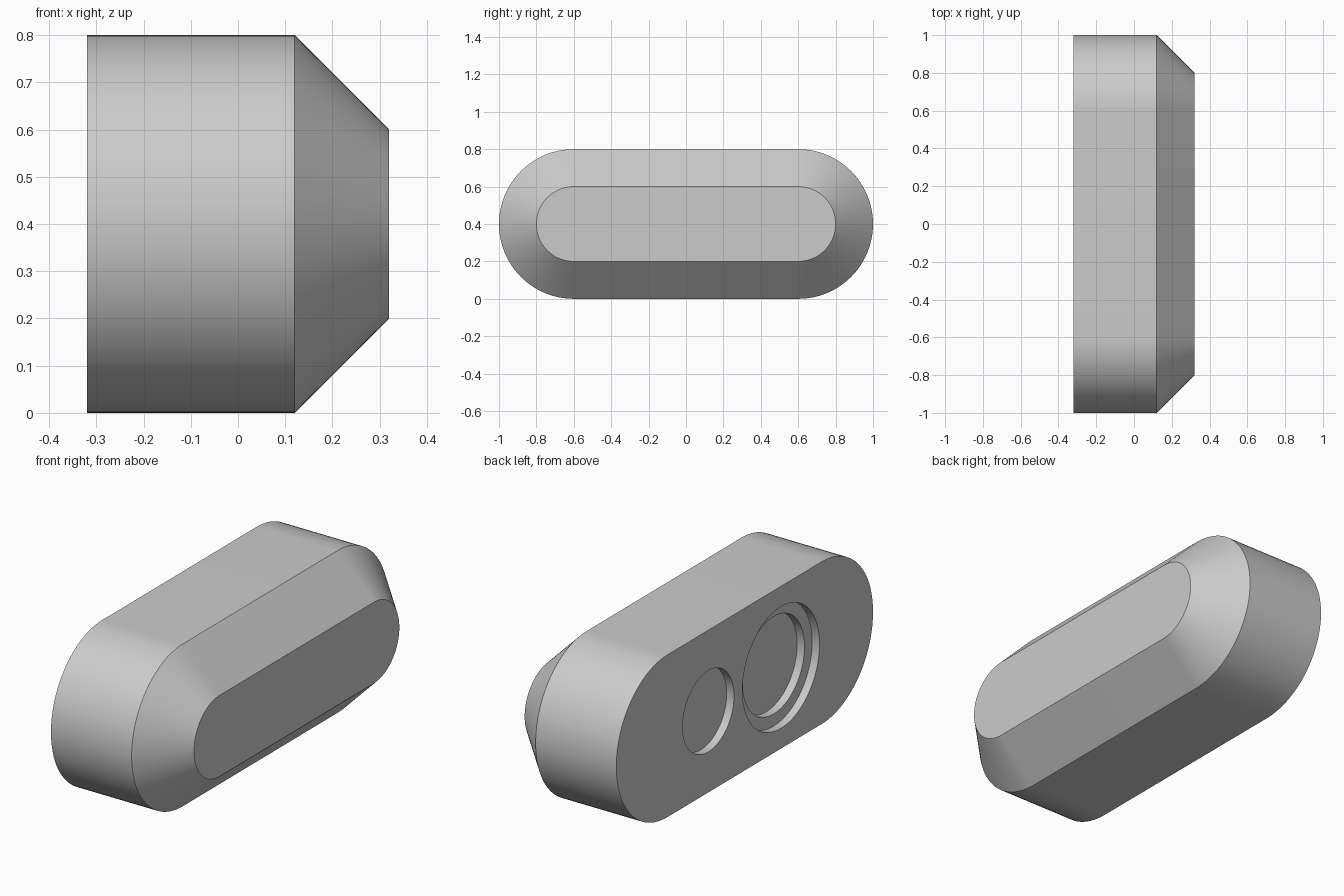
import bpy, bmesh, math

default_cube = bpy.data.objects.get("Cube")
if default_cube:
    bpy.data.objects.remove(default_cube, do_unlink=True)

GREY = (0.6, 0.6, 0.6, 1.0)
MID_Z = 0.4        # height of the long axis
HALF_RUN = 0.6     # half the straight length of the slot outline
BACK_X = -0.32     # flat side holding the recesses
ARC = 48           # segments per half circle

grey = bpy.data.materials.new("plain_grey")
grey.use_nodes = True
grey.diffuse_color = GREY
grey.node_tree.nodes["Principled BSDF"].inputs["Base Color"].default_value = GREY


def slot_ring(x, radius, y=0.0, half_run=HALF_RUN):
    """Rounded slot outline in the YZ plane; half_run 0 gives a circle."""
    points = []
    for end in (1, -1):
        steps = ARC + 1 if half_run else ARC
        for i in range(steps):
            a = math.pi * i / ARC - math.pi / 2
            points.append((x, y + end * (half_run + radius * math.cos(a)),
                           MID_Z + end * radius * math.sin(a)))
    return points


def loft(bm, rings):
    """Join successive outlines into a closed solid."""
    loops = [[bm.verts.new(p) for p in ring] for ring in rings]
    for a, b in zip(loops, loops[1:]):
        for i in range(len(a)):
            j = (i + 1) % len(a)
            bm.faces.new((a[i], a[j], b[j], b[i]))
    bm.faces.new(loops[0][::-1])
    bm.faces.new(loops[-1])


def make_object(name, solids):
    bm = bmesh.new()
    for rings in solids:
        loft(bm, rings)
    bmesh.ops.recalc_face_normals(bm, faces=bm.faces)
    mesh = bpy.data.meshes.new(name)
    bm.to_mesh(mesh)
    bm.free()
    mesh.materials.append(grey)
    obj = bpy.data.objects.new(name, mesh)
    bpy.context.collection.objects.link(obj)
    return obj


# Body: straight slot-shaped block with a 45 degree taper at one side
body = make_object("housing_body", [[
    slot_ring(BACK_X, 0.4), slot_ring(0.12, 0.4), slot_ring(0.32, 0.2)]])


# Recess cutters: one plain round pocket and one stepped pocket
def circle(x, radius, y):
    return slot_ring(x, radius, y, 0.0)


STEP = 0.04
OUT = BACK_X - 0.1
plain = [circle(OUT, 0.2, 0.283), circle(BACK_X + STEP, 0.2, 0.283)]
stepped = [circle(x, r, -0.283) for x, r in (
    (OUT, 0.3), (BACK_X + STEP, 0.3),
    (BACK_X + STEP, 0.24), (BACK_X + 2 * STEP, 0.24))]
cutter = make_object("recess_cutter", [plain, stepped])
cutter.hide_render = True

cut = body.modifiers.new("recesses", 'BOOLEAN')
cut.operation = 'DIFFERENCE'
cut.solver = 'EXACT'
cut.object = cutter

# Apply the cut, drop the helper and shade the curved sides smooth
bpy.ops.object.select_all(action='DESELECT')
bpy.context.view_layer.objects.active = body
body.select_set(True)
bpy.ops.object.modifier_apply(modifier=cut.name)
bpy.data.objects.remove(cutter, do_unlink=True)
bpy.ops.object.shade_smooth_by_angle(angle=math.radians(30))
